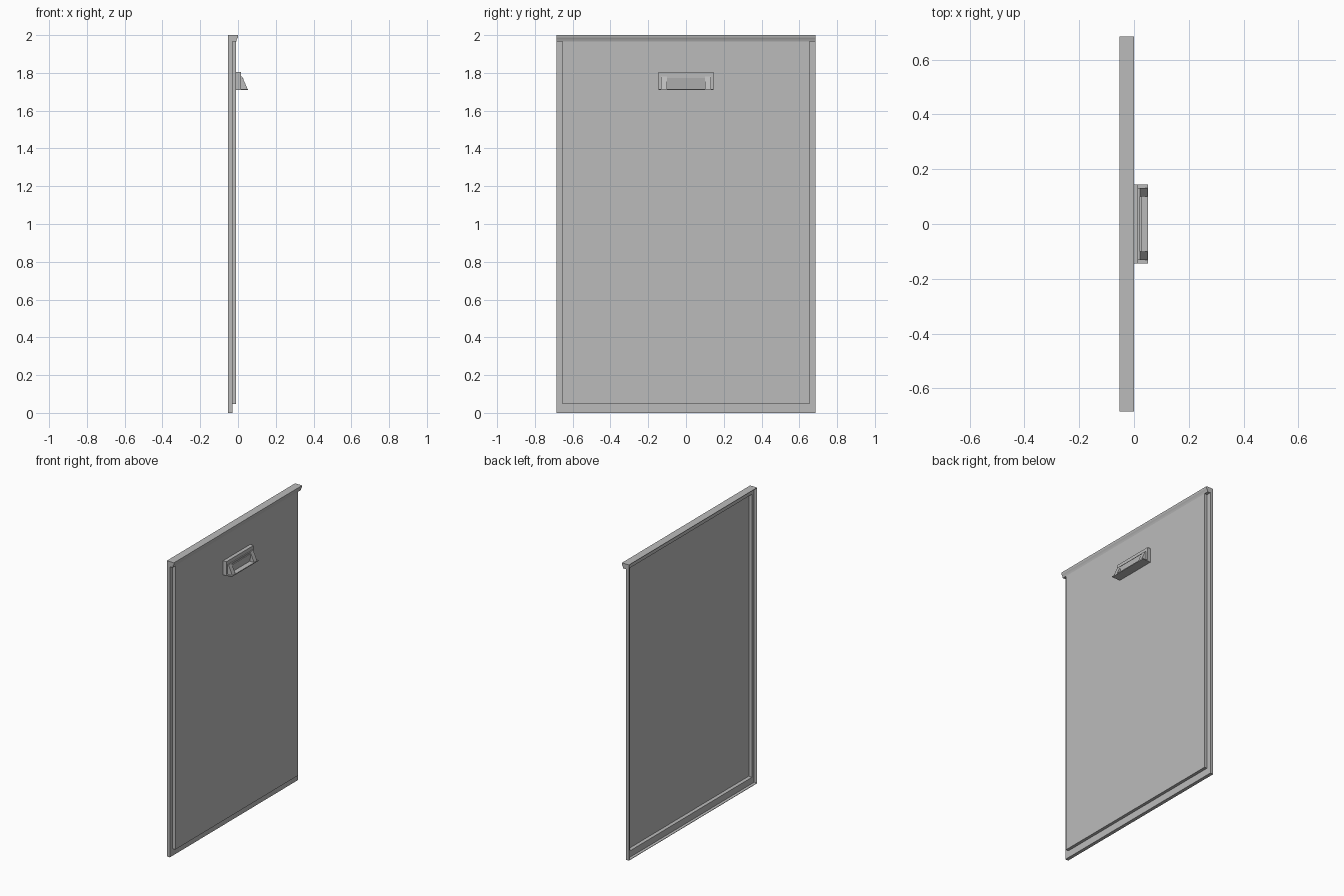
import bpy, bmesh, math

cube = bpy.data.objects.get("Cube")
if cube:
    bpy.data.objects.remove(cube, do_unlink=True)

grey = bpy.data.materials.new("plain_grey")
grey.use_nodes = True
grey.diffuse_color = (0.5, 0.5, 0.5, 1)
grey.node_tree.nodes["Principled BSDF"].inputs["Base Color"].default_value = (0.5, 0.5, 0.5, 1)

HALF = 0.685      # half width of the door
TOP = 2.0
BACK = -0.053


def finish(name, bm):
    mesh = bpy.data.meshes.new(name)
    bm.to_mesh(mesh)
    bm.free()
    mesh.materials.append(grey)
    obj = bpy.data.objects.new(name, mesh)
    bpy.context.collection.objects.link(obj)
    return obj


def prism(name, profile, y0, y1):
    """Extrude an (x, z) outline from y0 to y1."""
    bm = bmesh.new()
    face = bm.faces.new([bm.verts.new((x, y0, z)) for x, z in profile])
    new = bmesh.ops.extrude_face_region(bm, geom=[face])["geom"]
    bmesh.ops.translate(bm, vec=(0, y1 - y0, 0),
                        verts=[v for v in new if isinstance(v, bmesh.types.BMVert)])
    bmesh.ops.recalc_face_normals(bm, faces=bm.faces)
    return finish(name, bm)


def box(x0, x1, z0, z1):
    return [(x0, z0), (x1, z0), (x1, z1), (x0, z1)]


# Pressed sheet panel: turned-back rim, flange, step and raised centre
bm = bmesh.new()
rings = []
for x, side, bottom, top in [(BACK, 0, 0, TOP), (-0.03, 0, 0, TOP),
                             (-0.03, 0.03, 0.047, 1.965), (-0.01, 0.03, 0.047, 1.965)]:
    w = HALF - side
    rings.append([bm.verts.new((x, y, z)) for y, z in
                  [(-w, bottom), (w, bottom), (w, top), (-w, top)]])
for a, b in zip(rings, rings[1:]):
    for i in range(4):
        j = (i + 1) % 4
        bm.faces.new((a[i], a[j], b[j], b[i]))
bm.faces.new(rings[-1])
panel = finish("door_panel", bm)
sheet = panel.modifiers.new("sheet_thickness", 'SOLIDIFY')
sheet.thickness = 0.003
sheet.offset = -1
sheet.use_even_offset = True

# Overhanging top lip with a curved underside
lip = prism("top_lip", [(-0.03, TOP), (0, TOP), (0, 1.988), (-0.004, 1.982),
                        (-0.007, 1.975), (-0.01, 1.965), (-0.03, 1.965)], -HALF, HALF)
bpy.context.view_layer.objects.active = lip
lip.select_set(True)
bpy.ops.object.shade_smooth_by_angle(angle=math.radians(35))

# Handle: back plate, bottom shelf, side wedges and finger recess
prism("handle_plate", box(-0.01, 0.015, 1.71, 1.805), -0.145, 0.145)
prism("handle_shelf", box(0.015, 0.052, 1.71, 1.716), -0.145, 0.145)
wedge = [(0.015, 1.716), (0.05, 1.716), (0.022, 1.78), (0.015, 1.78)]
for name, side in (("left", 1), ("right", -1)):
    prism("handle_wedge_" + name, wedge, side * 0.1, side * 0.132)
prism("handle_top_bar", box(0.015, 0.022, 1.772, 1.78), -0.1, 0.1)
prism("handle_grip", [(0.015, 1.716), (0.018, 1.716), (0.028, 1.772), (0.015, 1.772)],
      -0.1, 0.1)
